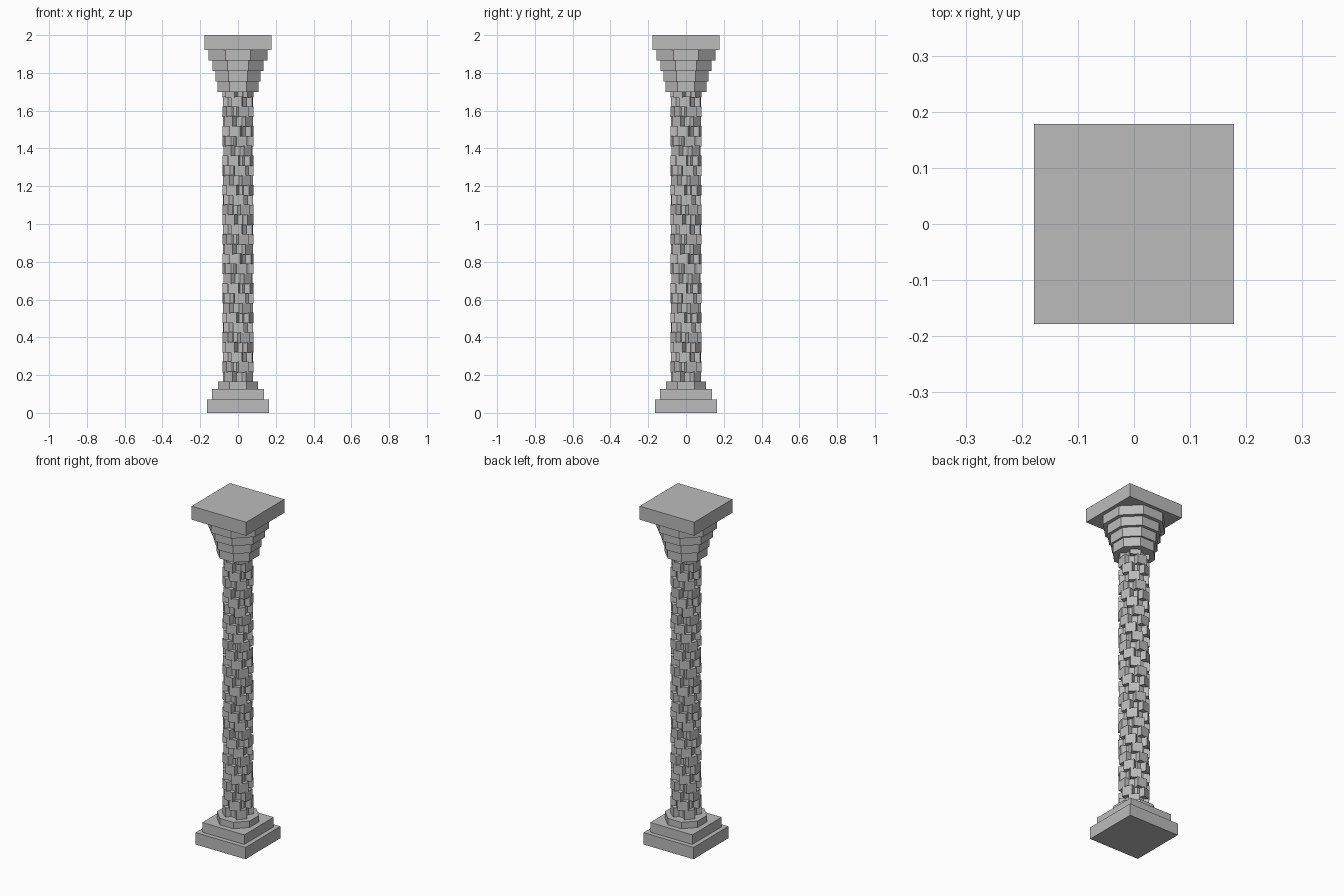
import bpy, bmesh, math
from mathutils import Matrix, Vector

cube = bpy.data.objects.get("Cube")
if cube:
    bpy.data.objects.remove(cube, do_unlink=True)

stone = bpy.data.materials.new("grey_stone")
stone.use_nodes = True
GREY = (0.5, 0.5, 0.5, 1)
stone.diffuse_color = GREY
stone.node_tree.nodes["Principled BSDF"].inputs["Base Color"].default_value = GREY


def finish(name, bm):
    mesh = bpy.data.meshes.new(name)
    bm.to_mesh(mesh)
    bm.free()
    mesh.materials.append(stone)
    obj = bpy.data.objects.new(name, mesh)
    bpy.context.collection.objects.link(obj)
    return obj


def prism(name, sides, half, z0, z1):
    """Upright prism with flat sides facing the axes; half = centre to side."""
    radius = half / math.cos(math.pi / sides)
    bm = bmesh.new()
    place = Matrix.Translation((0, 0, (z0 + z1) / 2)) @ Matrix.Rotation(math.pi / sides, 4, "Z")
    bmesh.ops.create_cone(bm, cap_ends=True, segments=sides, radius1=radius,
                          radius2=radius, depth=z1 - z0, matrix=place)
    finish(name, bm)


# Stepped base
prism("base_plinth", 4, 0.163, 0, 0.07)
prism("base_step", 4, 0.137, 0.07, 0.127)
prism("base_collar", 8, 0.107, 0.127, 0.165)

# Plain core behind the bricks
prism("shaft_core", 8, 0.055, 0.165, 1.70)

# Flaring capital and its square slab
TIER = 0.055
for i, half in enumerate((0.108, 0.119, 0.136, 0.157)):
    prism(f"capital_tier_{i + 1}", 8, half, 1.70 + i * TIER, 1.70 + (i + 1) * TIER)
prism("capital_slab", 4, 0.178, 1.92, 2.0)

# Spiralling courses of four bricks
ROWS, STEP, HEIGHT = 30, 0.052, 0.056
DEPTH, WIDTH, FACE = 0.05, 0.058, 0.078
TWIST = math.radians(27.7)
START = math.radians(50)
bm = bmesh.new()
for row in range(ROWS):
    z = 0.191 + row * STEP
    for quarter in range(4):
        angle = START - row * TWIST + quarter * math.pi / 2
        place = (Matrix.Translation((0, 0, z)) @ Matrix.Rotation(angle, 4, "Z")
                 @ Matrix.Translation((0, DEPTH / 2 - FACE, 0))
                 @ Matrix.Diagonal(Vector((WIDTH, DEPTH, HEIGHT, 1))))
        bmesh.ops.create_cube(bm, size=1, matrix=place)
finish("shaft_bricks", bm)
